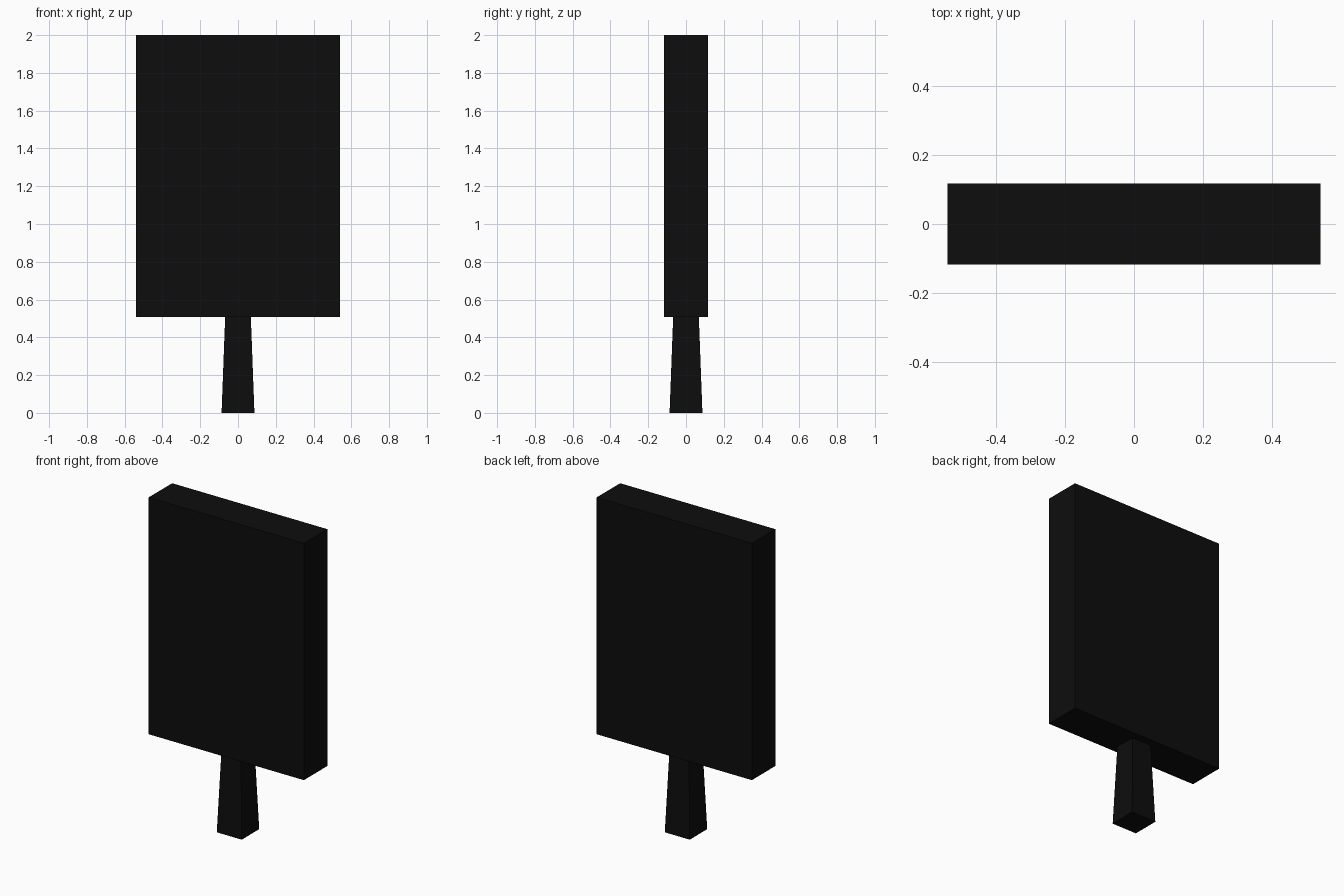
import bpy
import bmesh

if "Cube" in bpy.data.objects:
    bpy.data.objects.remove(bpy.data.objects["Cube"])

black = bpy.data.materials.new("black_paint")
black.diffuse_color = (0.004, 0.004, 0.004, 1)
black.use_nodes = True
black.node_tree.nodes["Principled BSDF"].inputs["Base Color"].default_value = black.diffuse_color


def tapered_box(name, z0, z1, bottom, top):
    """Box between two heights with (half x, half y) at the bottom and top."""
    bm = bmesh.new()
    bmesh.ops.create_cube(bm, size=2)
    for v in bm.verts:
        hx, hy = top if v.co.z > 0 else bottom
        v.co = (v.co.x * hx, v.co.y * hy, z1 if v.co.z > 0 else z0)
    mesh = bpy.data.meshes.new(name)
    bm.to_mesh(mesh)
    bm.free()
    mesh.materials.append(black)
    obj = bpy.data.objects.new(name, mesh)
    bpy.context.collection.objects.link(obj)
    return obj


# Upright sign panel
tapered_box("sign_panel", 0.508, 2.0, (0.541, 0.117), (0.541, 0.117))
# Square post, slightly narrower where it meets the panel
tapered_box("support_post", 0.0, 0.508, (0.087, 0.087), (0.068, 0.068))
